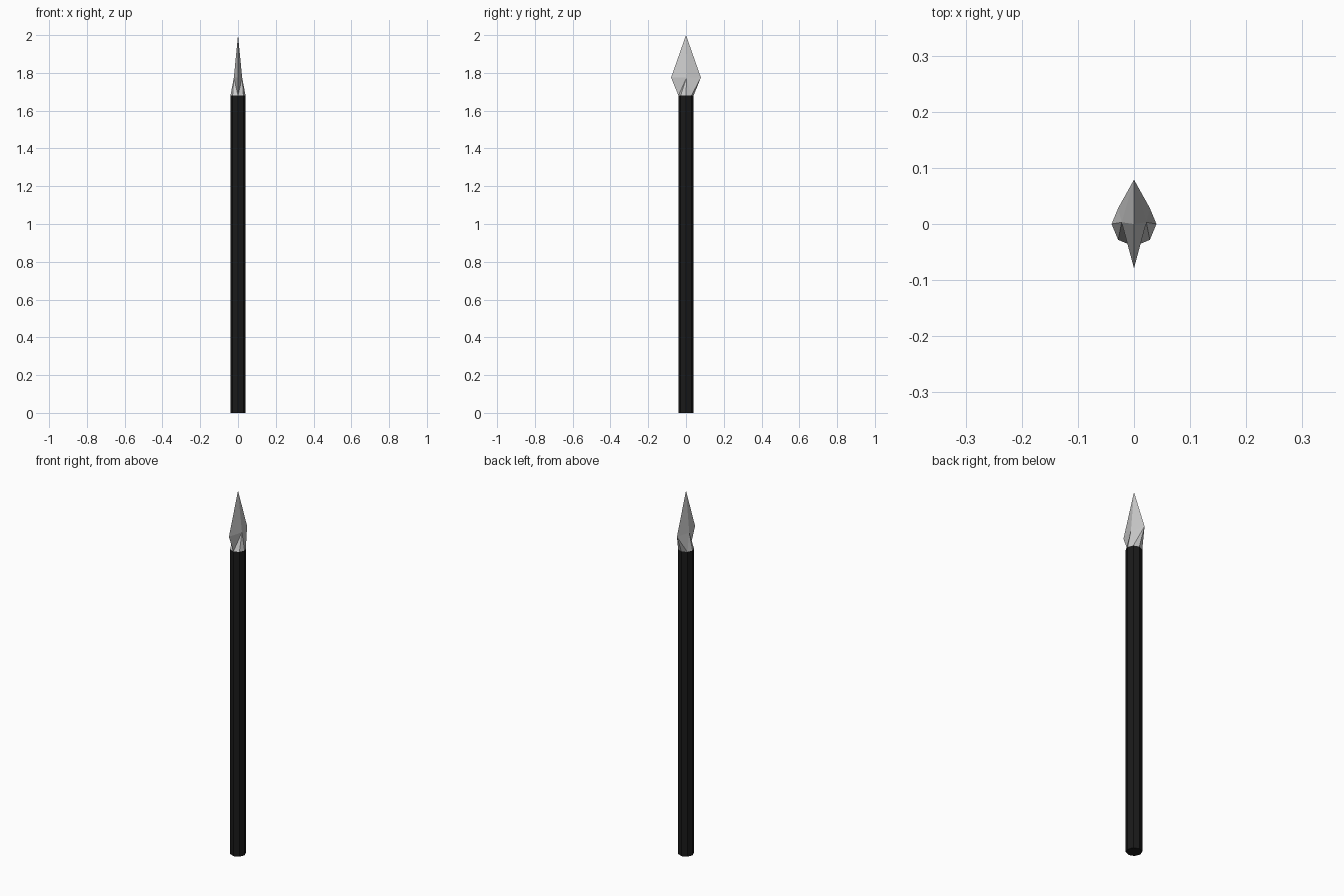
import bpy, bmesh
from math import cos, sin, pi

if "Cube" in bpy.data.objects:
    bpy.data.objects.remove(bpy.data.objects["Cube"])

R, Z_JOIN, Z_WIDE, Z_TIP = 0.04, 1.68, 1.775, 2.0


def finish(name, bm):
    bmesh.ops.recalc_face_normals(bm, faces=bm.faces)
    mesh = bpy.data.meshes.new(name)
    bm.to_mesh(mesh)
    bm.free()
    obj = bpy.data.objects.new(name, mesh)
    bpy.context.collection.objects.link(obj)
    return obj


def octagon(bm, z):
    return [bm.verts.new((R * cos(i * pi / 4), R * sin(i * pi / 4), z)) for i in range(8)]


# Shaft: black eight-sided pole
bm = bmesh.new()
low, high = octagon(bm, 0), octagon(bm, Z_JOIN)
bm.faces.new(low)
bm.faces.new(high)
for i in range(8):
    j = (i + 1) % 8
    bm.faces.new((low[i], low[j], high[j], high[i]))
shaft = finish("shaft", bm)
black = bpy.data.materials.new("black")
black.diffuse_color = (0.01, 0.01, 0.01, 1)
black.use_nodes = True
black.node_tree.nodes["Principled BSDF"].inputs["Base Color"].default_value = black.diffuse_color
shaft.data.materials.append(black)

# Spearhead: octagonal socket flowing into a thin diamond blade
bm = bmesh.new()
base = octagon(bm, Z_JOIN)
tip = bm.verts.new((0, 0, Z_TIP))
right, back, left, front = [bm.verts.new((x, y, Z_WIDE)) for x, y in
                            ((0.022, 0.003), (0, 0.079), (-0.022, 0.003), (0, -0.079))]
ring = [right, back, left, front]
for i in range(4):
    bm.faces.new((ring[i], ring[(i + 1) % 4], tip))

# Socket facets, mirrored left and right
for side, idx in ((right, (2, 1, 0, 7, 6)), (left, (2, 3, 4, 5, 6))):
    b = [base[i] for i in idx]
    bm.faces.new((b[0], b[1], back))
    bm.faces.new((b[1], side, back))
    for k in (1, 2, 3):
        bm.faces.new((b[k], b[k + 1], side))
    bm.faces.new((b[4], front, side))
bm.faces.new(base)
finish("spearhead", bm)
